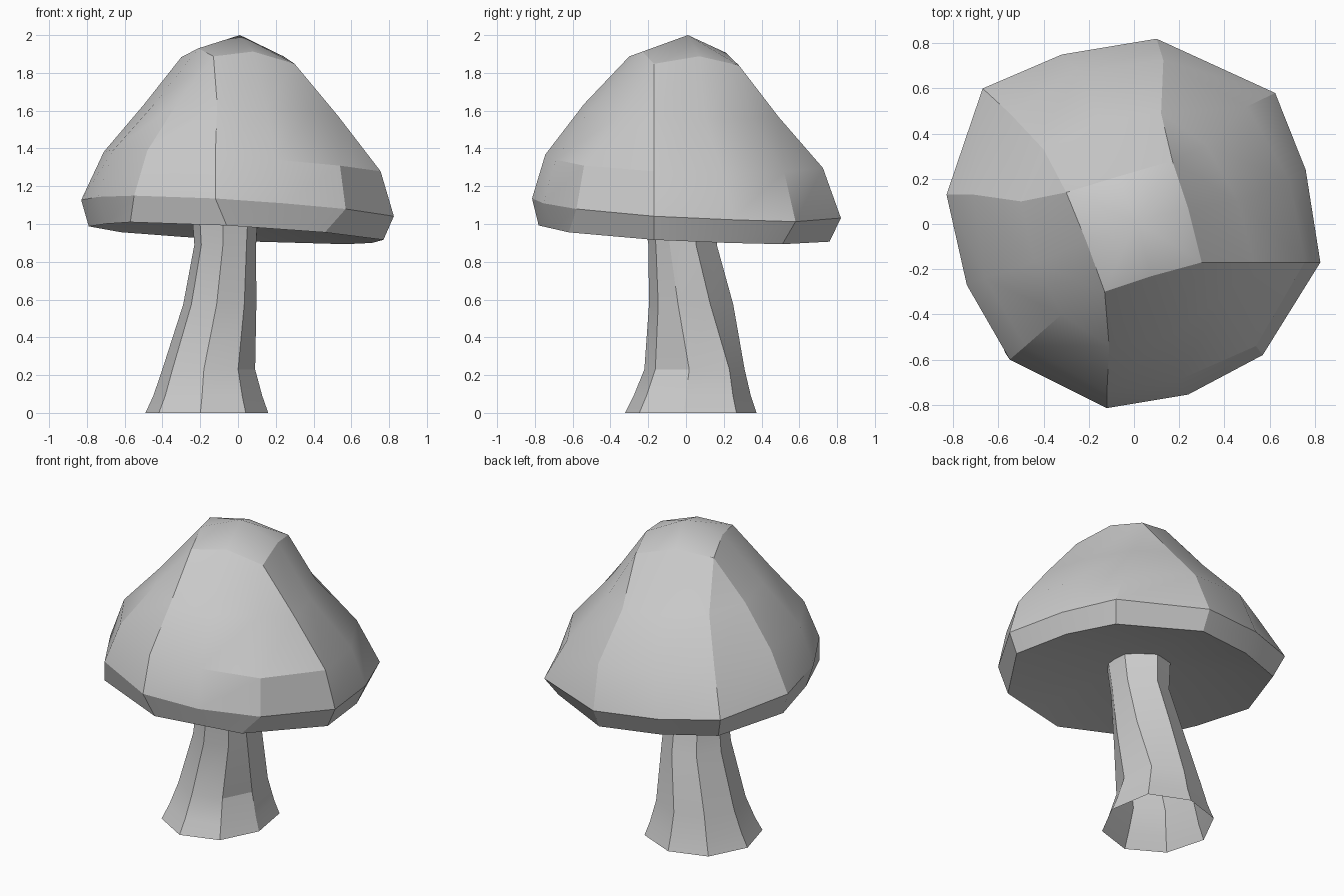
import bpy, bmesh, math

if "Cube" in bpy.data.objects:
    bpy.data.objects.remove(bpy.data.objects["Cube"])


def finish(name, bm, angle):
    bmesh.ops.remove_doubles(bm, verts=bm.verts, dist=0.001)
    bmesh.ops.recalc_face_normals(bm, faces=bm.faces)
    mesh = bpy.data.meshes.new(name)
    bm.to_mesh(mesh)
    bm.free()
    obj = bpy.data.objects.new(name, mesh)
    bpy.context.collection.objects.link(obj)
    bpy.ops.object.select_all(action='DESELECT')
    obj.select_set(True)
    bpy.context.view_layer.objects.active = obj
    bpy.ops.object.shade_smooth_by_angle(angle=math.radians(angle))
    return obj


def loft(name, rings, angle, tips=None, crease=1):
    """Skin a stack of equal-count rings; close both ends with fans if tips are given."""
    bm = bmesh.new()
    loops = [[bm.verts.new(p) for p in ring] for ring in rings]
    n = len(loops[0])
    for i in range(n):
        j = (i + 1) % n
        for a, b in zip(loops, loops[1:]):
            bm.faces.new((a[i], a[j], b[j], b[i]))
            if i % crease == 0:
                bm.edges.get((a[i], b[i])).smooth = False
    if tips:
        for loop, p in zip((loops[0], loops[-1]), tips):
            tip = bm.verts.new(p)
            for i in range(n):
                bm.faces.new((loop[i], loop[(i + 1) % n], tip))
    return finish(name, bm, angle)


# Cap: twelve columns, each ring lies on a tilted plane z = z0 + a*x + b*y
under = [(-.06, -.78), (.2, -.7), (.46, -.62), (.77, -.17), (.71, .22), (.57, .51),
         (.10, .76), (-.29, .69), (-.62, .55), (-.79, .12), (-.70, -.25), (-.57, -.57)]
rim = [(-.12, -.815), (.24, -.755), (.57, -.58), (.825, -.17), (.76, .24), (.625, .58),
       (.10, .82), (-.32, .75), (-.67, .60), (-.83, .13), (-.74, -.27), (-.55, -.60)]
shoulder = [(-.12, -.745), (.20, -.69), (.54, -.54), (.755, -.17), (.69, .19), (.50, .52),
            (.13, .725), (-.25, .68), (-.55, .49), (-.71, .13), (-.66, -.24), (-.48, -.54)]
slope = [(-.11, -.54), (.15, -.50), (.38, -.33), (.53, -.17), (.46, .10), (.32, .35),
         (.12, .49), (-.15, .46), (-.40, .33), (-.50, .10), (-.44, -.17), (-.32, -.40)]
# Wedges between the four broad panels close to a point at the crown corners
corners = [(-.13, -.30), (.30, -.17), (.17, .28), (-.30, .14)]
mids = [(.08, -.23), (.24, .07), (-.07, .21), (-.21, -.08)]
crown = []
for k in range(4):
    crown += [corners[k], mids[k], corners[(k + 1) % 4]]


def tilt(pts, z0, a, b, lift=0):
    return [(x, y, z0 + a * x + b * y + (lift if i % 3 == 1 else 0))
            for i, (x, y) in enumerate(pts)]


# The underside is a shallow hollow rising towards the stem
loft("mushroom_cap", [
    tilt(under, .95, -.055, -.05),
    tilt(rim, 1.083, -.062, -.055),
    tilt(shoulder, 1.332, -.078, -.035),
    tilt(slope, 1.60, -.07, -.05),
    tilt(crown, 1.865, -.08, -.04, .045),
], 24, tips=[(-.06, -.02, 1.11), (.01, .01, 2.0)], crease=3)

# Stem: open leaning column (z, centre x, centre y, radius x, radius y, twist of right side)
sections = [(0, -.165, .025, .327, .35, 0), (.09, -.16, .033, .29, .312, 0),
            (.23, -.155, .045, .247, .267, 0), (.575, -.092, .027, .199, .224, 12),
            (.89, -.062, -.018, .17, .182, 16), (1.09, -.062, -.03, .185, .2, 18)]
rings = []
for z, cx, cy, rx, ry, twist in sections:
    ring = []
    for i in range(8):
        t = math.radians(45 * i - 6 - (twist if i < 2 else 0))
        k = 1.1 if i == 1 and z < .3 else 1    # flared foot corner
        ring.append((cx + k * rx * math.cos(t), cy + k * ry * math.sin(t), z))
    rings.append(ring)
loft("mushroom_stem", rings, 20)
